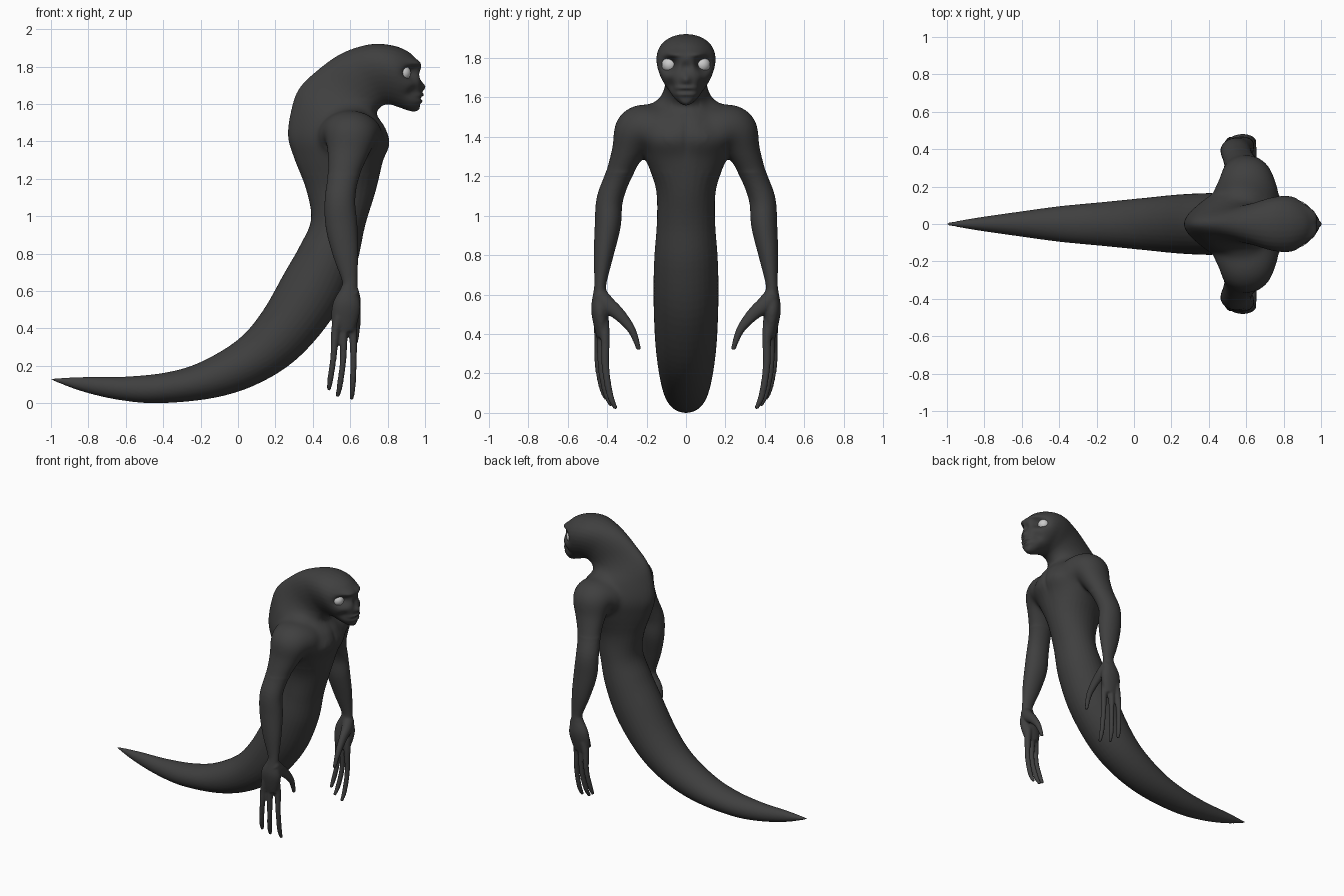
import bpy, bmesh, math
from mathutils import Vector

if "Cube" in bpy.data.objects:
    bpy.data.objects.remove(bpy.data.objects["Cube"])

SIDES = 32


def material(name, v):
    m = bpy.data.materials.new(name)
    m.diffuse_color = (v, v, v, 1)
    m.use_nodes = True
    m.node_tree.nodes["Principled BSDF"].inputs["Base Color"].default_value = m.diffuse_color
    return m


def spline(keys, steps):
    """Catmull-Rom interpolation of rows of numbers."""
    rows = []
    for i in range(len(keys) - 1):
        p0, p1 = keys[max(i - 1, 0)], keys[i]
        p2, p3 = keys[i + 1], keys[min(i + 2, len(keys) - 1)]
        for s in range(steps):
            t = s / steps
            rows.append([0.5 * (2 * b + (c - a) * t + (2 * a - 5 * b + 4 * c - d) * t * t
                                + (3 * b - a - 3 * c + d) * t ** 3)
                         for a, b, c, d in zip(p0, p1, p2, p3)])
    rows.append(list(keys[-1]))
    return rows


def loft(bm, rings):
    """Skin closed rings and cap both ends."""
    vs = [[bm.verts.new(p) for p in r] for r in rings]
    for a, b in zip(vs, vs[1:]):
        for j in range(SIDES):
            k = (j + 1) % SIDES
            bm.faces.new((a[j], a[k], b[k], b[j]))
    bm.faces.new(vs[0][::-1])
    bm.faces.new(vs[-1])


def trunk(bm, keys):
    """Rings from back point, front point, half width and egg factor."""
    rings = []
    for bx, bz, fx, fz, w, k in spline(keys, 6):
        ring = []
        for j in range(SIDES):
            a = 2 * math.pi * j / SIDES
            c, s = math.cos(a), math.sin(a)
            ring.append(((bx + fx) / 2 + c * (bx - fx) / 2,
                         max(w, .003) * s * (1 + k * c),
                         (bz + fz) / 2 + c * (bz - fz) / 2))
        rings.append(ring)
    loft(bm, rings)


def limb(bm, keys, side):
    """Tube along (x, y, z, radius along x, other radius)."""
    rows = spline(keys, 5)
    cs = [Vector(r[:3]) for r in rows]
    rings = []
    for i, r in enumerate(rows):
        t = (cs[min(i + 1, len(cs) - 1)] - cs[max(i - 1, 0)]).normalized()
        u = Vector((1, 0, 0)) - t * t.x
        u.normalize()
        v = t.cross(u)
        ring = []
        for j in range(SIDES):
            a = 2 * math.pi * j / SIDES
            p = cs[i] + u * r[3] * math.cos(a) + v * r[4] * math.sin(a)
            ring.append((p.x, p.y * side, p.z))
        rings.append(ring)
    loft(bm, rings)


# Tail, torso, hood and head
TRUNK = [
    (-1.005, .132, -1.003, .126, .006, 0), (-.82, .14, -.84, .065, .035, 0),
    (-.6, .142, -.64, .018, .065, 0), (-.38, .165, -.42, 0, .095, 0),
    (-.2, .22, -.12, .03, .118, 0), (0, .34, .12, .11, .14, 0),
    (.13, .49, .33, .25, .157, 0), (.25, .7, .52, .48, .165, 0),
    (.33, .84, .63, .73, .161, 0), (.39, .98, .68, .95, .148, 0),
    (.365, 1.14, .735, 1.13, .152, -.1), (.3, 1.31, .775, 1.29, .2, -.35),
    (.267, 1.43, .808, 1.39, .225, -.45), (.285, 1.57, .79, 1.47, .185, -.45),
    (.325, 1.68, .745, 1.54, .125, -.35), (.415, 1.772, .755, 1.575, .105, -.2),
    (.55, 1.868, .785, 1.595, .115, .05), (.7, 1.918, .82, 1.595, .14, .25),
    (.82, 1.914, .87, 1.578, .143, .28), (.91, 1.88, .925, 1.56, .115, .25),
    (.965, 1.825, .96, 1.562, .072, .2), (.98, 1.795, .972, 1.575, .042, .1)]

# Shoulder, arm and palm
ARM = [
    (.59, .05, 1.43, .15, .12), (.60, .17, 1.435, .172, .128),
    (.60, .245, 1.425, .145, .125), (.585, .293, 1.33, .11, .085),
    (.56, .345, 1.2, .083, .066), (.545, .387, 1.08, .082, .067),
    (.553, .397, .95, .085, .066), (.575, .418, .8, .069, .05),
    (.597, .434, .66, .042, .031), (.595, .436, .61, .046, .034),
    (.582, .438, .53, .074, .043), (.57, .43, .45, .072, .039),
    (.565, .425, .385, .055, .028)]

# Slope from neck to shoulder
TRAP = [(.56, .03, 1.58, .13, .07), (.58, .13, 1.515, .11, .07), (.6, .25, 1.46, .09, .06)]

# Three fingers and a thumb
DIGITS = [
    [(.54, .44, .46, .03, .03), (.52, .442, .38, .023, .023), (.511, .445, .25, .017, .019),
     (.494, .425, .13, .016, .017), (.485, .405, .07, .011, .011)],
    [(.57, .43, .46, .03, .03), (.565, .43, .38, .023, .023), (.562, .428, .23, .017, .019),
     (.545, .405, .1, .016, .017), (.533, .377, .035, .011, .011)],
    [(.605, .42, .46, .03, .03), (.615, .41, .38, .023, .023), (.618, .408, .23, .017, .019),
     (.613, .385, .09, .016, .017), (.607, .355, .02, .011, .011)],
    [(.605, .44, .6, .04, .04), (.62, .4, .55, .036, .042), (.63, .34, .5, .026, .033),
     (.635, .275, .42, .02, .021), (.63, .238, .32, .012, .012)]]

bm = bmesh.new()
trunk(bm, TRUNK)
for side in (1, -1):
    for keys in [ARM, TRAP] + DIGITS:
        limb(bm, keys, side)
bmesh.ops.recalc_face_normals(bm, faces=bm.faces)
mesh = bpy.data.meshes.new("body")
bm.to_mesh(mesh)
bm.free()
body = bpy.data.objects.new("body", mesh)
bpy.context.collection.objects.link(body)

# Fuse the parts into one smooth skin
rm = body.modifiers.new("fuse", 'REMESH')
rm.mode = 'VOXEL'
rm.voxel_size = .0075
sm = body.modifiers.new("soften", 'SMOOTH')
sm.factor = .5
sm.iterations = 5
dg = bpy.context.evaluated_depsgraph_get()
fused = bpy.data.meshes.new_from_object(body.evaluated_get(dg))
body.modifiers.clear()
body.data = fused

# Blend the shoulders into the torso
bm = bmesh.new()
bm.from_mesh(fused)
joint = [v for v in bm.verts if 1.22 < v.co.z < 1.63 and abs(v.co.y) > .07 and v.co.x < .79]
for _ in range(40):
    bmesh.ops.smooth_vert(bm, verts=joint, factor=.5,
                          use_axis_x=True, use_axis_y=True, use_axis_z=True)
bm.to_mesh(fused)
bm.free()

# Sculpted features: centre, radii, push
BUMPS = [
    ((.93, .088, 1.765), (.06, .045, .036), (-.045, -.022, 0)),   # eye socket
    ((.95, .06, 1.822), (.06, .05, .02), (.022, .004, -.004)),    # brow
    ((.98, 0, 1.755), (.05, .03, .025), (-.014, 0, 0)),           # nose bridge
    ((.98, 0, 1.69), (.05, .026, .026), (.026, 0, 0)),            # nose
    ((.97, 0, 1.648), (.05, .05, .010), (.018, 0, 0)),            # upper lip
    ((.97, 0, 1.615), (.05, .045, .010), (.014, 0, 0)),           # lower lip
    ((.94, .085, 1.66), (.06, .03, .035), (-.018, -.008, 0)),     # hollow cheek
    ((.79, 0, 1.4), (.08, .018, .1), (-.008, 0, 0)),              # breastbone
    ((.76, .1, 1.37), (.1, .08, .06), (.01, 0, 0)),               # chest muscle
]
for v in fused.vertices:
    if v.co.z < 1.1 or v.co.x < .6:
        continue
    x, y, z = v.co
    s = 1 if y >= 0 else -1
    p, move = (x, abs(y), z), Vector((0, 0, 0))
    for c, r, d in BUMPS:
        q = sum(((a - b) / e) ** 2 for a, b, e in zip(p, c, r))
        if q < 9:
            move += Vector((d[0], d[1] * s, d[2])) * math.exp(-q)
    v.co += move
fused.polygons.foreach_set("use_smooth", [True] * len(fused.polygons))
fused.materials.clear()
fused.materials.append(material("dark_skin", .05))

# Eyes
pale = material("pale_eye", .7)
for side, name in ((1, "left_eye"), (-1, "right_eye")):
    bpy.ops.mesh.primitive_uv_sphere_add(segments=24, ring_count=16, radius=.041,
                                         location=(.883, .082 * side, 1.766))
    eye = bpy.context.object
    eye.name = name
    eye.data.materials.append(pale)
    bpy.ops.object.shade_smooth()
